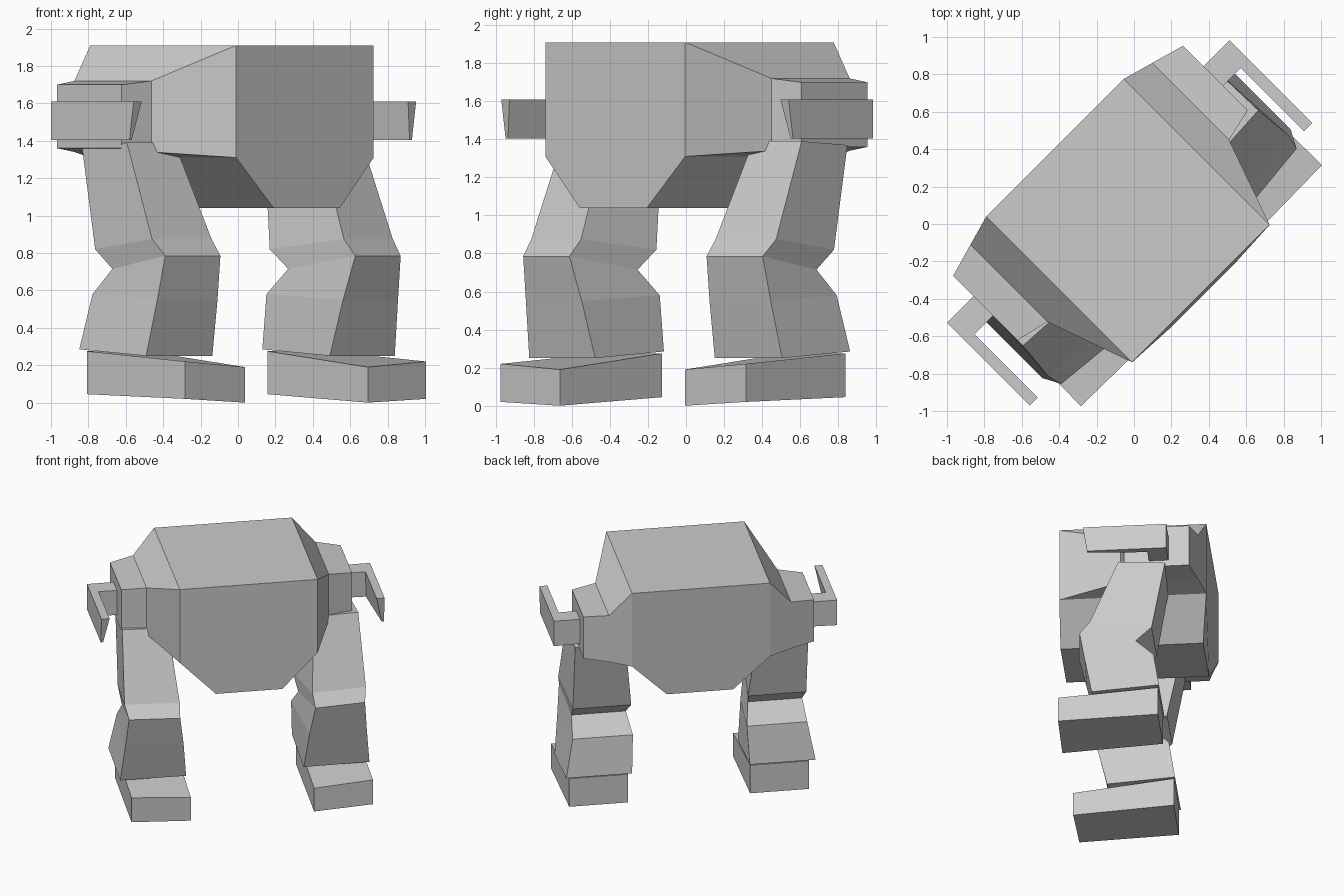
import bpy, bmesh
from math import pi, sqrt

if "Cube" in bpy.data.objects:
    bpy.data.objects.remove(bpy.data.objects["Cube"])


def loft(name, rings, centre, mirror=True):
    """Skin equal-sized rings of (side, forward, height) points; whole model is turned 45 degrees."""
    bm = bmesh.new()
    loops = [[bm.verts.new((u, -f, z)) for u, f, z in r] for r in rings]
    n = len(loops[0])
    for a, b in zip(loops, loops[1:]):
        for i in range(n):
            j = (i + 1) % n
            bm.faces.new((a[i], a[j], b[j], b[i]))
    bm.faces.new(loops[0])
    bm.faces.new(loops[-1])
    bmesh.ops.recalc_face_normals(bm, faces=bm.faces)
    me = bpy.data.meshes.new(name)
    bm.to_mesh(me)
    bm.free()
    ob = bpy.data.objects.new(name, me)
    bpy.context.collection.objects.link(ob)
    ob.rotation_euler.z = pi / 4
    ob.location = (centre / sqrt(2), centre / sqrt(2), 0)
    if mirror:
        m = ob.modifiers.new("mirror", 'MIRROR')
        m.use_mirror_merge = False
    return ob


def side_ring(u, f0, f1, z0, z1):
    return [(u, f0, z0), (u, f1, z0), (u, f1, z1), (u, f0, z1)]


def leg_ring(outer_front, inner_front, inner_rear, outer_rear, zf, zr):
    return [(*outer_front, zf), (*inner_front, zf), (*inner_rear, zr), (*outer_rear, zr)]


# Body: six-sided section from front to back
def body_ring(f_top, f_low):
    half = [(0.52, f_top, 1.91), (0.52, f_top, 1.31), (0.25, f_low, 1.04)]
    return half + [(-u, f, z) for u, f, z in reversed(half)]


loft("body", [body_ring(0.516, 0.53), body_ring(-0.587, -0.54)], -0.01, mirror=False)

# Shoulders: taper out of the body side, then a short block
loft("shoulder", [
    side_ring(0.52, -0.587, 0.516, 1.31, 1.91),
    side_ring(0.687, -0.54, 0.042, 1.34, 1.72),
    side_ring(0.87, -0.488, 0.0, 1.36, 1.70),
], -0.01)

# Arms: stub block and thin forward blade with a slanted tip
loft("arm_base", [side_ring(0.85, -0.334, -0.187, 1.41, 1.61),
                  side_ring(1.068, -0.334, -0.187, 1.405, 1.61)], -0.013)
loft("arm_blade", [
    [(1.068, f, 1.61), (1.007, f, 1.61), (lo, fb, 1.405), (1.068, fb, 1.405)]
    for f, fb, lo in ((-0.2, -0.2, 1.01), (0.292, 0.26, 1.05))
], -0.013)

# Legs: thigh, pinched knee and shin in one skin
loft("leg", [
    leg_ring((0.89, 0.04), (0.55, 0.06), (0.50, -0.31), (0.88, -0.31), 1.39, 1.37),
    leg_ring((0.91, 0.25), (0.50, 0.29), (0.44, -0.21), (0.88, -0.21), 0.875, 0.82),
    leg_ring((0.89, 0.33), (0.51, 0.367), (0.46, -0.09), (0.87, -0.09), 0.785, 0.715),
    leg_ring((0.91, 0.29), (0.475, 0.31), (0.43, -0.225), (0.885, -0.225), 0.55, 0.58),
    leg_ring((0.94, 0.235), (0.444, 0.24), (0.444, -0.27), (0.94, -0.27), 0.25, 0.285),
], 0.01)

# Feet: wedge blocks, lower at the toe
loft("foot", [
    [(0.46, -0.26, 0.045), (0.905, -0.26, 0.045), (0.905, -0.26, 0.275), (0.46, -0.26, 0.275)],
    [(0.465, 0.495, 0.0), (0.911, 0.488, 0.02), (0.911, 0.488, 0.22), (0.465, 0.495, 0.19)],
], 0.022)
